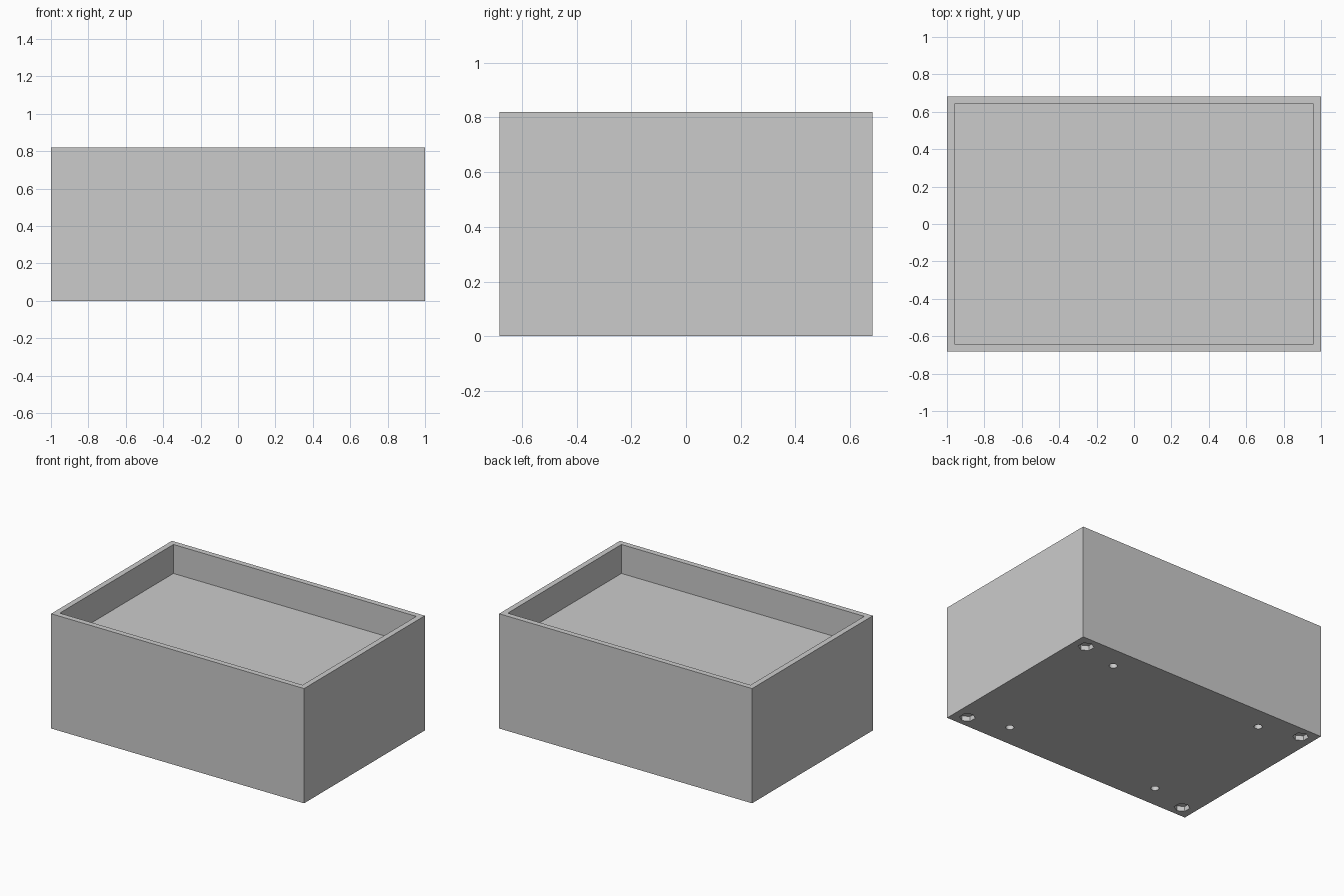
import bpy
import bmesh
from math import pi
from mathutils import Matrix

old = bpy.data.objects.get("Cube")
if old:
    bpy.data.objects.remove(old, do_unlink=True)

# Overall sizes
HALF_X, HALF_Y, HEIGHT = 1.0, 0.682, 0.82
WALL, FLOOR_Z = 0.04, 0.613

grey = bpy.data.materials.new("plain_grey")
grey.use_nodes = True
colour = (0.6, 0.6, 0.6, 1)
grey.diffuse_color = colour
grey.node_tree.nodes["Principled BSDF"].inputs["Base Color"].default_value = colour


def add_box(bm, half_x, half_y, z0, z1):
    matrix = Matrix.Translation((0, 0, (z0 + z1) / 2)) @ Matrix.Diagonal(
        (2 * half_x, 2 * half_y, z1 - z0, 1))
    bmesh.ops.create_cube(bm, size=1, matrix=matrix)


def add_holes(bm, x, y, radius, depth, sides):
    """One blind hole in the underside per corner."""
    below = 0.05
    for sx in (-1, 1):
        for sy in (-1, 1):
            place = Matrix.Translation((sx * x, sy * y, (depth - below) / 2))
            turn = Matrix.Rotation(pi / 2, 4, "Z")
            bmesh.ops.create_cone(bm, cap_ends=True, segments=sides,
                                  radius1=radius, radius2=radius,
                                  depth=depth + below, matrix=place @ turn
                                  @ Matrix.Rotation(pi / 2, 4, "Z"
                                                    ))


def make_object(name, bm):
    mesh = bpy.data.meshes.new(name)
    bmesh.ops.recalc_face_normals(bm, faces=bm.faces)
    bm.to_mesh(mesh)
    bm.free()
    mesh.materials.append(grey)
    obj = bpy.data.objects.new(name, mesh)
    bpy.context.scene.collection.objects.link(obj)
    return obj


# Solid body
bm = bmesh.new()
add_box(bm, HALF_X, HALF_Y, 0, HEIGHT)
box_body = make_object("box_body", bm)

# Cutter: top tray, hexagonal corner recesses and round screw holes
bm = bmesh.new()
add_box(bm, HALF_X - WALL, HALF_Y - WALL, FLOOR_Z, HEIGHT + 0.1)
add_holes(bm, 0.903, 0.595, 0.052, 0.035, 6)
add_holes(bm, 0.61, 0.518, 0.027, 0.08, 24)
cutter = make_object("recess_cutter", bm)
cutter.hide_render = True

# Carve the recesses, then drop the cutter
cut = box_body.modifiers.new("recesses", "BOOLEAN")
cut.operation = "DIFFERENCE"
cut.solver = "EXACT"
cut.object = cutter
bpy.context.view_layer.objects.active = box_body
box_body.select_set(True)
bpy.ops.object.modifier_apply(modifier=cut.name)
bpy.data.objects.remove(cutter, do_unlink=True)
bpy.ops.object.shade_smooth_by_angle(angle=pi / 6)
